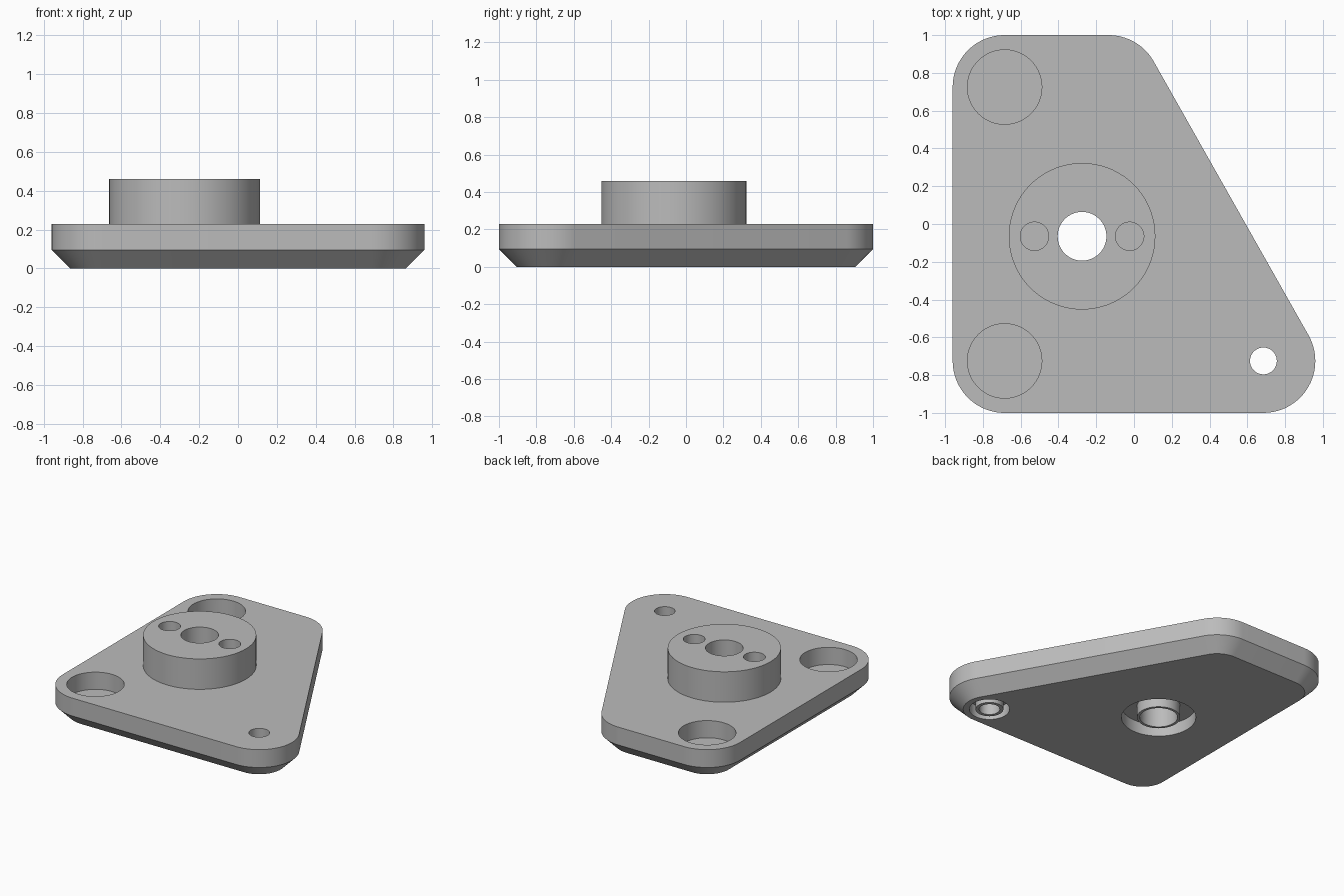
import bpy, bmesh, math
from mathutils import Vector

if "Cube" in bpy.data.objects:
    bpy.data.objects.remove(bpy.data.objects["Cube"])

PLATE_TOP, BOSS_TOP, CHAMFER = 0.23, 0.46, 0.095
CORNER_R = 0.275
HUB = (-0.275, -0.065)       # boss axis
SCREW = (0.685, -0.725)      # small through hole
POCKETS = [(-0.685, 0.725), (-0.685, -0.725)]
CORNERS = [(-0.685, -0.725), SCREW, (-0.135, 0.725), (-0.685, 0.725)]

grey = bpy.data.materials.new("plain_grey")
grey.use_nodes = True
grey.diffuse_color = (0.5, 0.5, 0.5, 1)
grey.node_tree.nodes["Principled BSDF"].inputs["Base Color"].default_value = (0.5, 0.5, 0.5, 1)


def rounded_outline(radius, steps=20):
    """Counter-clockwise outline with an arc around each corner centre."""
    points = []
    count = len(CORNERS)
    for i, corner in enumerate(CORNERS):
        c = Vector(corner)
        before = c - Vector(CORNERS[i - 1])
        after = Vector(CORNERS[(i + 1) % count]) - c
        start = math.atan2(before.y, before.x) - math.pi / 2
        sweep = (math.atan2(after.y, after.x) - math.atan2(before.y, before.x)) % math.tau
        for k in range(steps + 1):
            a = start + sweep * k / steps
            points.append((c.x + radius * math.cos(a), c.y + radius * math.sin(a)))
    return points


def circle(center, radius, steps=72):
    return [(center[0] + radius * math.cos(math.tau * k / steps),
             center[1] + radius * math.sin(math.tau * k / steps)) for k in range(steps)]


def loft(name, layers, ring=False):
    """Join (outline, z) layers; cap the ends, or close them into a ring."""
    bm = bmesh.new()
    loops = [[bm.verts.new((x, y, z)) for x, y in outline] for outline, z in layers]
    pairs = list(zip(loops, loops[1:]))
    if ring:
        pairs.append((loops[-1], loops[0]))
    else:
        bm.faces.new(loops[0])
        bm.faces.new(loops[-1])
    for low, high in pairs:
        for k in range(len(low)):
            n = (k + 1) % len(low)
            bm.faces.new((low[k], low[n], high[n], high[k]))
    bmesh.ops.recalc_face_normals(bm, faces=bm.faces)
    mesh = bpy.data.meshes.new(name)
    bm.to_mesh(mesh)
    bm.free()
    mesh.materials.append(grey)
    obj = bpy.data.objects.new(name, mesh)
    bpy.context.collection.objects.link(obj)
    return obj


def drill(target, center, radius, z0, z1):
    """Cut a round hole between two heights."""
    cutter = loft("cutter", [(circle(center, radius), z0), (circle(center, radius), z1)])
    cutter.hide_render = True
    mod = target.modifiers.new("hole", 'BOOLEAN')
    mod.object, mod.operation, mod.solver = cutter, 'DIFFERENCE', 'EXACT'
    bpy.context.view_layer.objects.active = target
    bpy.ops.object.modifier_apply(modifier=mod.name)
    bpy.data.objects.remove(cutter)


# Base plate with chamfered underside
plate = loft("base_plate", [(rounded_outline(CORNER_R - CHAMFER), 0),
                            (rounded_outline(CORNER_R), CHAMFER),
                            (rounded_outline(CORNER_R), PLATE_TOP)])
for pocket in POCKETS:
    drill(plate, pocket, 0.197, 0.1, 1)

# Round boss with two blind holes
boss = loft("boss", [(circle(HUB, 0.388), PLATE_TOP), (circle(HUB, 0.388), BOSS_TOP)])
drill(boss, HUB, 0.129, -1, 1)
for side in (-1, 1):
    drill(boss, (HUB[0] + side * 0.252, HUB[1]), 0.075, PLATE_TOP + 0.01, 1)

# Through holes, each counterbored from below around a thin sleeve
parts = [plate, boss]
for name, center, hole, wall, bore in (("hub_sleeve", HUB, 0.129, 0.148, 0.255),
                                       ("screw_sleeve", SCREW, 0.071, 0.095, 0.138)):
    drill(plate, center, hole, -1, 1)
    drill(plate, center, bore, -1, 0.09)
    inner, outer = circle(center, hole), circle(center, wall)
    parts.append(loft(name, [(inner, 0), (outer, 0), (outer, 0.09), (inner, 0.09)], ring=True))

# Smooth the round walls, keep the edges sharp
bpy.ops.object.select_all(action='DESELECT')
for part in parts:
    part.select_set(True)
bpy.context.view_layer.objects.active = plate
bpy.ops.object.shade_smooth_by_angle(angle=math.radians(30))
